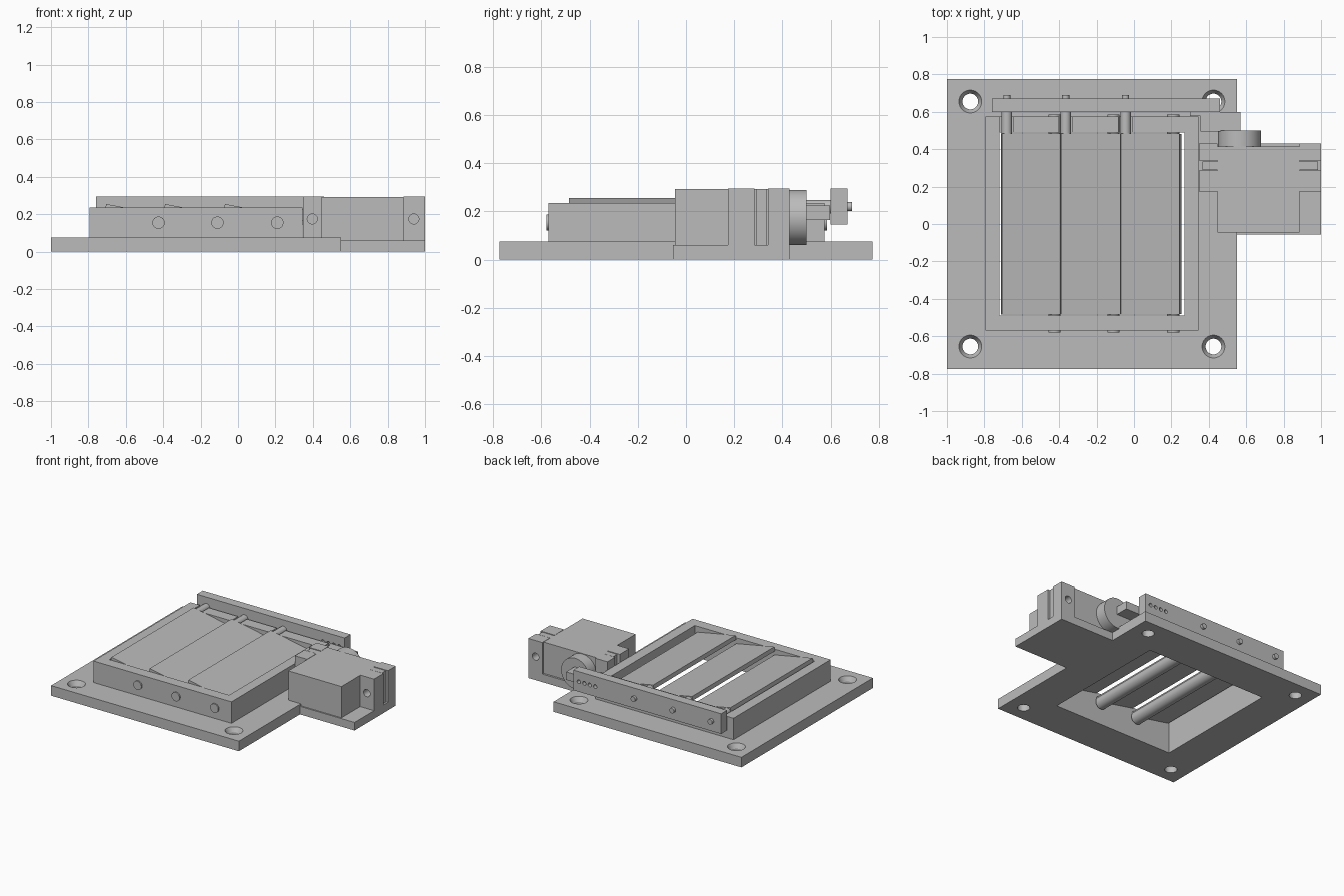
import bpy, math
from mathutils import Matrix, Vector

cube = bpy.data.objects.get("Cube")
if cube:
    bpy.data.objects.remove(cube, do_unlink=True)

grey = bpy.data.materials.new("plain_grey")
grey.use_nodes = True
colour = (0.5, 0.5, 0.5, 1)
grey.diffuse_color = colour
grey.node_tree.nodes["Principled BSDF"].inputs["Base Color"].default_value = colour


def finish(name):
    ob = bpy.context.object
    ob.name = name
    ob.data.materials.append(grey)
    return ob


def box(name, xs, ys, zs):
    """Box from its extents along each axis."""
    spans = (xs, ys, zs)
    bpy.ops.mesh.primitive_cube_add(size=1)
    centre = Matrix.Translation([sum(s) / 2 for s in spans])
    bpy.context.object.data.transform(
        centre @ Matrix.Diagonal([s[1] - s[0] for s in spans] + [1]))
    return finish(name)


def rod(name, x, z, r, ys, sides=40):
    """Cylinder along y."""
    bpy.ops.mesh.primitive_cylinder_add(
        vertices=sides, radius=r, depth=ys[1] - ys[0],
        location=(x, sum(ys) / 2, z), rotation=(math.pi / 2, 0, 0))
    bpy.ops.object.shade_smooth_by_angle()
    return finish(name)


def combine(target, others, operation="DIFFERENCE"):
    for other in others:
        mod = target.modifiers.new("shape", "BOOLEAN")
        mod.operation, mod.object, mod.solver = operation, other, "EXACT"
        bpy.context.view_layer.objects.active = target
        bpy.ops.object.modifier_apply(modifier=mod.name)
        bpy.data.objects.remove(other, do_unlink=True)


# Base plate with servo shelf, air opening and countersunk corner holes
base = box("base_plate", (-1, 0.55), (-0.775, 0.775), (0, 0.075))
combine(base, [box("shelf", (0.4, 1), (-0.055, 0.43), (0, 0.06))], "UNION")
cutters = [box("opening", (-0.72, 0.27), (-0.49, 0.49), (-0.1, 0.2))]
for x in (-0.875, 0.425):
    for y in (-0.655, 0.655):
        bpy.ops.mesh.primitive_cylinder_add(
            vertices=40, radius=0.042, depth=0.4, location=(x, y, 0))
        cutters.append(finish("hole"))
        bpy.ops.mesh.primitive_cone_add(
            vertices=40, radius1=0.04, radius2=0.062, depth=0.04,
            location=(x, y, 0.057))
        cutters.append(finish("countersink"))
combine(base, cutters)

PIVOTS = (-0.425, -0.11, 0.21)
SLATS = (-0.705, -0.39, -0.07)
PINS = (-0.68, -0.365, -0.045)

# Raised frame with open slots for the drive pins
frame = box("frame", (-0.795, 0.345), (-0.57, 0.575), (0.075, 0.235))
cutters = [box("opening", (-0.72, 0.27), (-0.49, 0.49), (0, 0.4))]
for x in PINS:
    cutters.append(box("slot", (x - 0.037, x + 0.037), (0.45, 0.7), (0.16, 0.4)))
combine(frame, cutters)

# Tilted slats with pivot shafts and drive pins
TILT, WIDTH, THICK = 0.19, 0.32, 0.03
turn = Matrix.Rotation(TILT, 4, "Y")
for i in range(3):
    slat = box(f"slat_{i + 1}", (0, WIDTH), (-0.485, 0.485), (-THICK, 0))
    slat.data.transform(Matrix.Translation(Vector((SLATS[i], 0, 0.255))) @ turn)
    rod(f"slat_shaft_{i + 1}", PIVOTS[i], 0.155, 0.045, (-0.48, 0.48))
    rod(f"pivot_pin_{i + 1}", PIVOTS[i], 0.155, 0.033, (-0.58, 0.585))
    rod(f"drive_pin_{i + 1}", PINS[i], 0.22, 0.028, (0.47, 0.6))
    rod(f"drive_pin_tip_{i + 1}", PINS[i], 0.22, 0.019, (0.59, 0.69))

# Link bar with adjustment holes
bar = box("link_bar", (-0.76, 0.46), (0.6, 0.67), (0.145, 0.295))
combine(bar, [rod("hole", 0.28 + 0.045 * i, 0.22, 0.014, (0.5, 0.8), 20)
              for i in range(4)])

# Servo body, drive disc and crank arm
box("servo_body", (0.447, 0.885), (-0.045, 0.415), (0.06, 0.293))
box("servo_ears", (0.365, 0.985), (0.29, 0.335), (0.06, 0.293))
rod("servo_disc", 0.565, 0.175, 0.115, (0.41, 0.5), 64)
box("crank_arm", (0.355, 0.57), (0.495, 0.598), (0.165, 0.225))
box("crank_arm_tip", (0.3, 0.36), (0.578, 0.598), (0.165, 0.225))

# Servo mounting blocks, split by the ear slot and bored lengthwise
for side, xs, hole_x in (("right", (0.347, 0.447), 0.397),
                         ("left", (0.885, 1), 0.94)):
    for part, ys in (("front", (0.175, 0.285)), ("back", (0.34, 0.43))):
        block = box(f"servo_mount_{side}_{part}", xs, ys, (0.055, 0.295))
        combine(block, [rod("bore", hole_x, 0.175, 0.027, (0, 0.6), 24)])
